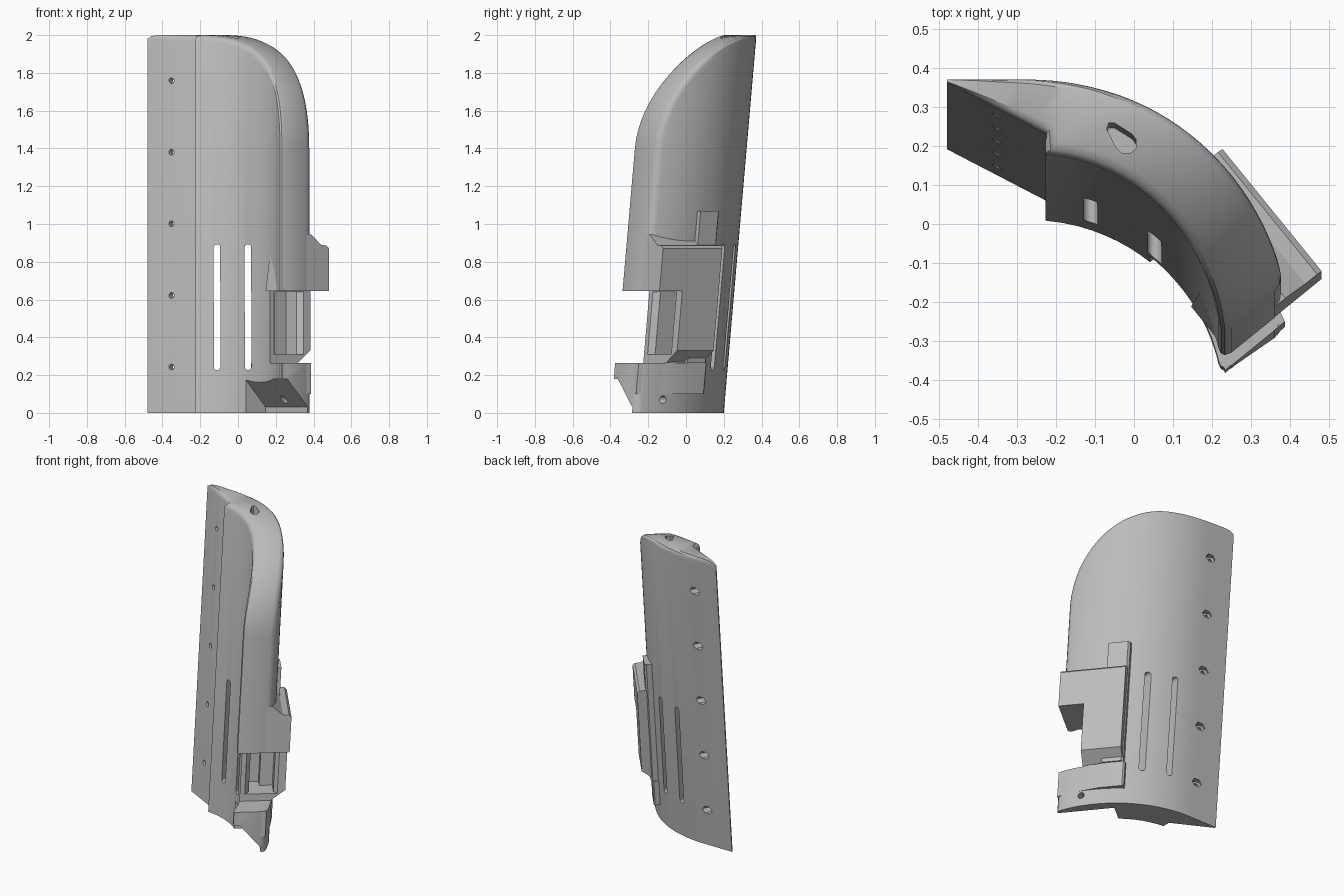
import bpy, bmesh, math
from mathutils import Vector

if "Cube" in bpy.data.objects:
    bpy.data.objects.remove(bpy.data.objects["Cube"], do_unlink=True)

grey = bpy.data.materials.new("light_grey")
grey.use_nodes = True
grey.diffuse_color = (0.5, 0.5, 0.5, 1)
grey.node_tree.nodes["Principled BSDF"].inputs["Base Color"].default_value = grey.diffuse_color

LEAN = 0.0865                # backward lean per unit of height
T = Vector((0.63, -0.776, 0))   # along the wall, towards its free end
R = Vector((0.776, 0.63, 0))    # outwards through the wall
X, Y, Z = Vector((1, 0, 0)), Vector((0, 1, 0)), Vector((0, 0, 1))


def make_object(name, bm):
    bmesh.ops.recalc_face_normals(bm, faces=bm.faces)
    mesh = bpy.data.meshes.new(name)
    bm.to_mesh(mesh)
    bm.free()
    mesh.materials.append(grey)
    obj = bpy.data.objects.new(name, mesh)
    bpy.context.collection.objects.link(obj)
    return obj


def prism(name, outline, u, v, w, lo, hi, origin=Vector()):
    """Extrude a 2D outline on axes u, v along w from lo to hi."""
    bm = bmesh.new()
    ends = [[bm.verts.new(origin + u * a + v * b + w * c) for a, b in outline] for c in (lo, hi)]
    bm.faces.new(ends[0])
    bm.faces.new(ends[1])
    n = len(outline)
    for i in range(n):
        j = (i + 1) % n
        bm.faces.new((ends[0][i], ends[0][j], ends[1][j], ends[1][i]))
    return make_object(name, bm)


def circle(radius, n, cx=0, cy=0):
    return [(cx + radius * math.cos(2 * math.pi * i / n), cy + radius * math.sin(2 * math.pi * i / n))
            for i in range(n)]


def cut(tool, *targets):
    """Subtract a cutter from each target, then discard the cutter."""
    tool.hide_render = True
    for target in targets:
        mod = target.modifiers.new("cut", "BOOLEAN")
        mod.operation = "DIFFERENCE"
        mod.solver = "EXACT"
        mod.object = tool
        bpy.context.view_layer.update()
        graph = bpy.context.evaluated_depsgraph_get()
        result = bpy.data.meshes.new_from_object(target.evaluated_get(graph))
        target.modifiers.clear()
        target.data = result
    bpy.data.objects.remove(tool, do_unlink=True)


# Curved shell: stations along the wall, columns across its rounded rim
RIM = [(0.69, 0.033), (0.687, 0.018), (0.678, 0.007), (0.66, 0),
       (0.53, 0), (0.512, 0.006), (0.503, 0.016), (0.5, 0.03)]   # radius, inset


def wall_point(radius, t):
    r = -0.518 + math.sqrt(radius ** 2 - (t - 0.21) ** 2)
    return T * t + R * r


def outer_point(x):
    y = 0.2 if x < -0.27 else -0.49 + math.sqrt(0.69 ** 2 - (x + 0.27) ** 2)
    return Vector((x, y, 0))


stations = []
for i in range(13):          # tapering flange, top corner eased at the tip
    f = 1 - i / 12
    outer = outer_point(-0.08 - 0.4 * f)
    inner = Vector((-0.226 - 0.254 * f, 0.06 + 0.132 * f, 0))
    stations.append([(inner.lerp(outer, (rad - 0.5) / 0.19), 2 - d - 0.02 * f ** 16) for rad, d in RIM])
STEPS = 28
for i in range(STEPS + 1):   # arc under the rounded shoulder
    a = math.pi / 2 * (1 - i / STEPS)
    stations.append([(wall_point(rad, -0.15 + (0.607 - d) * math.cos(a)),
                      1.4 + (0.6 - d) * math.sin(a)) for rad, d in RIM])

bm = bmesh.new()
top = [[bm.verts.new(p + Z * z) for p, z in s] for s in stations]
low = [[bm.verts.new(p) for p, z in s] for s in stations]
last = len(RIM) - 1
for j in range(len(stations) - 1):
    for k in range(last):
        for g in (top, low):
            bm.faces.new((g[j][k], g[j + 1][k], g[j + 1][k + 1], g[j][k + 1]))
    for k in (0, last):
        bm.faces.new((top[j][k], top[j + 1][k], low[j + 1][k], low[j][k]))
for j in (0, -1):
    for k in range(last):
        bm.faces.new((top[j][k], top[j][k + 1], low[j][k + 1], low[j][k]))
guard = make_object("curved_guard", bm)

# Bracket on the outside of the wall
upper = [(-0.055, 0.645), (0.25, 0.645), (0.25, 0.87), (0.235, 0.885), (0.196, 0.89), (0.13, 0.945), (-0.01, 0.945)]
lower = [(0.05, 0.265), (0.165, 0.265), (0.25, 0.33), (0.25, 0.66), (0.05, 0.66)]
strip = [(0.045, 0.1), (0.045, 0.185), (0.058, 0.198), (0.18, 0.198), (0.18, 0.1)]
bar = [(0.035, 0.06), (0.035, 0.18), (0.045, 0.188), (0.18, 0.188), (0.3, 0.169),
       (0.456, 0.128), (0.456, -0.07), (0.4, -0.045)]
cap = [(0.05, 0.1), (0.05, 0.235), (0.065, 0.25), (0.456, 0.25), (0.456, -0.06), (0.4, -0.04)]
bracket_top = prism("bracket_top", upper, R, Z, T, 0.3, 0.456)
bracket_shoulder = prism("bracket_shoulder", [(max(r, 0.1), z) for r, z in upper], R, Z, T, 0.052, 0.3)
bracket_body = prism("bracket_body", lower, R, Z, T, 0.052, 0.3)
bracket_strip = prism("bracket_strip", strip, T, R, Z, 0.264, 1.07)
bracket_band = prism("bracket_band", bar, T, R, Z, 0.1, 0.264)

# Notch in the free end with a flared pocket behind it
notch = [(0.3, -0.3), (0.7, -0.3), (0.7, 0.5), (0.3, 0.5)]
pocket = [(0.12, 0.03), (0.27, 0.03), (0.31, -0.005), (0.31, 0.21), (0.27, 0.18), (0.12, 0.18)]
cut(prism("notch", notch, T, R, Z, 0.265, 0.645), guard)
cut(prism("pocket", pocket, T, R, Z, 0.31, 0.64), guard, bracket_body)

# Sloped undercut at the foot, with its screw hole
slope = [(-0.3, -0.1), (0.105, -0.1), (0.105, 0.032), (-0.035, 0.18), (-0.3, 0.18)]
cut(prism("undercut", slope, R, Z, T, 0.102, 0.7), guard, bracket_band)
cut(prism("foot_hole", circle(0.02, 16, 0.3, 0.07), T, Z, R, -0.1, 0.4), guard)

# Two long slots through the wall
for x in (-0.111, 0.053):
    slot = [(x + a, b + (0.875 if b > 0 else 0.245)) for a, b in circle(0.018, 16)]
    cut(prism("slot", slot, X, Z, Y, -0.6, 0.6), guard)

# Screw holes with elongated nut pockets along the flange
across, through = Vector((0.877, -0.48, 0)), Vector((0.48, 0.877, 0))
for i in range(5):
    centre = Vector((-0.352, 0.127, 0.243 + 0.379 * i))
    cut(prism("screw_hole", circle(0.015, 16), across, Z, through, -0.1, 0.2, centre), guard)
    cut(prism("nut_pocket", circle(0.027, 6), across * 1.2, Z, through, 0.045, 0.25, centre), guard)

# Rounded opening in the top rim
opening = [(-0.065, 0.086), (-0.05, 0.086), (-0.005, 0.058), (0.005, 0.045), (0.005, 0.022),
           (-0.01, 0.01), (-0.03, 0.01), (-0.045, 0.022), (-0.07, 0.07)]
cut(prism("rim_opening", opening, X, Y, Z, 1.85, 2.2), guard)

# Lean every part backwards and smooth the curved surfaces
bpy.ops.object.select_all(action="DESELECT")
for part in (guard, bracket_top, bracket_shoulder, bracket_body, bracket_strip, bracket_band):
    for v in part.data.vertices:
        v.co.y += LEAN * v.co.z
    part.select_set(True)
bpy.context.view_layer.objects.active = guard
bpy.ops.object.shade_smooth_by_angle(angle=math.radians(30))
